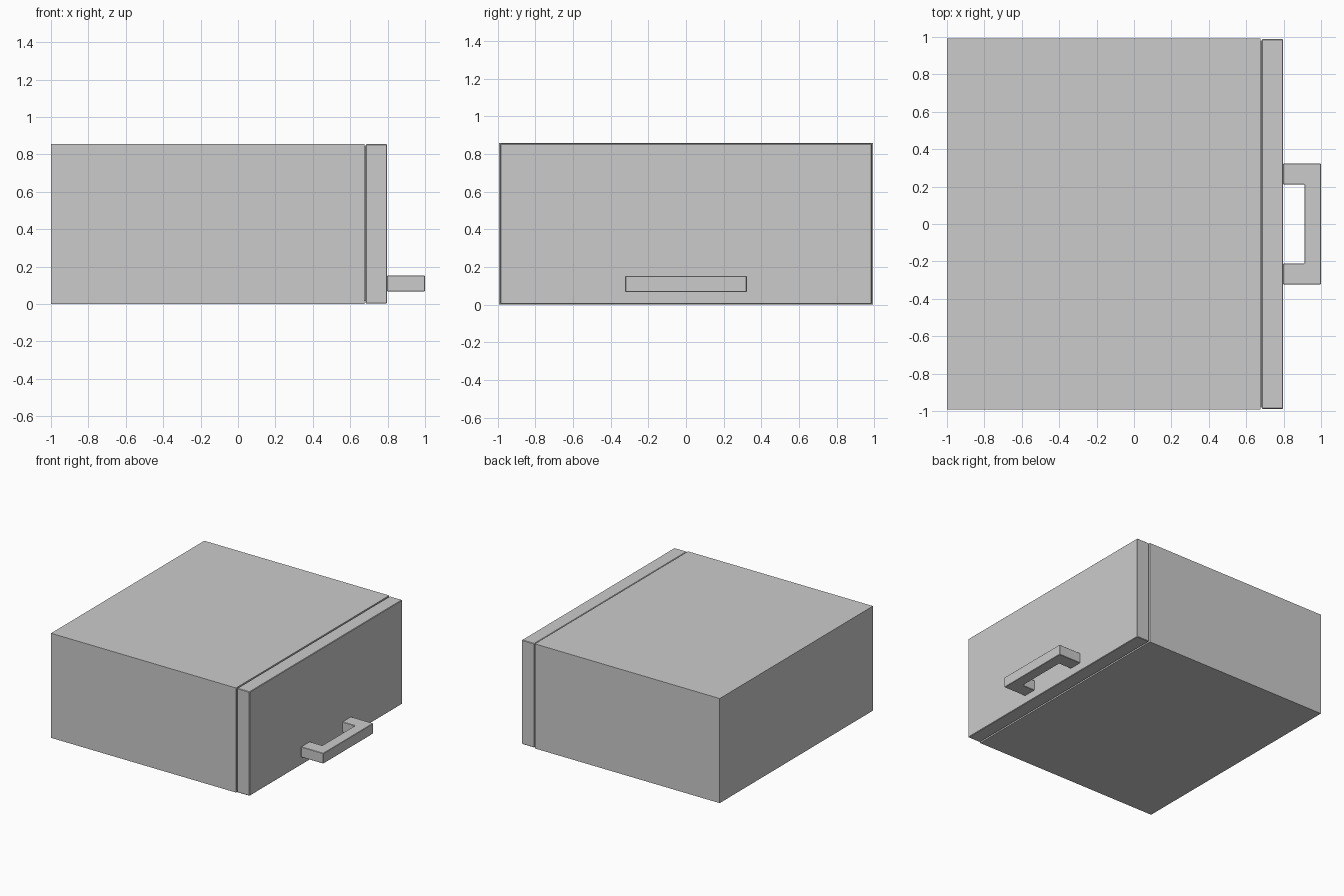
import bpy, bmesh

if "Cube" in bpy.data.objects:
    bpy.data.objects.remove(bpy.data.objects["Cube"])


def finish(name, bm, bevel):
    mesh = bpy.data.meshes.new(name)
    bmesh.ops.recalc_face_normals(bm, faces=bm.faces)
    bm.to_mesh(mesh)
    bm.free()
    ob = bpy.data.objects.new(name, mesh)
    bpy.context.collection.objects.link(ob)
    if bevel:
        mod = ob.modifiers.new("edge_bevel", "BEVEL")
        mod.width = bevel
        mod.segments = 1
    return ob


def box(name, x, y, z, bevel=0.0):
    bm = bmesh.new()
    bmesh.ops.create_cube(bm, size=1)
    for v in bm.verts:
        v.co = [lo + (c + 0.5) * (hi - lo) for c, (lo, hi) in zip(v.co, (x, y, z))]
    return finish(name, bm, bevel)


def extrude_up(name, profile, z0, z1, bevel=0.0):
    bm = bmesh.new()
    face = bm.faces.new([bm.verts.new((x, y, z0)) for x, y in profile])
    geom = bmesh.ops.extrude_face_region(bm, geom=[face])["geom"]
    verts = [g for g in geom if isinstance(g, bmesh.types.BMVert)]
    bmesh.ops.translate(bm, verts=verts, vec=(0, 0, z1 - z0))
    return finish(name, bm, bevel)


# Cabinet body
box("cabinet_body", (-1.0, 0.676), (-0.992, 0.992), (0.0, 0.857))

# Recessed strip in the narrow gap behind the front panel
box("panel_seal", (0.676, 0.683), (-0.977, 0.977), (0.015, 0.842))

# Front panel with slightly softened edges
box("front_panel", (0.683, 0.797), (-0.988, 0.988), (0.002, 0.855), 0.004)

# U-shaped pull handle
half = [(0.797, 0.323), (1.0, 0.323)]
inner = [(0.912, 0.212), (0.797, 0.212)]
lower = [(x, -y) for x, y in reversed(half)]
lower_inner = [(x, -y) for x, y in reversed(inner)]
extrude_up("pull_handle", half + lower + lower_inner + inner, 0.067, 0.152, 0.003)
